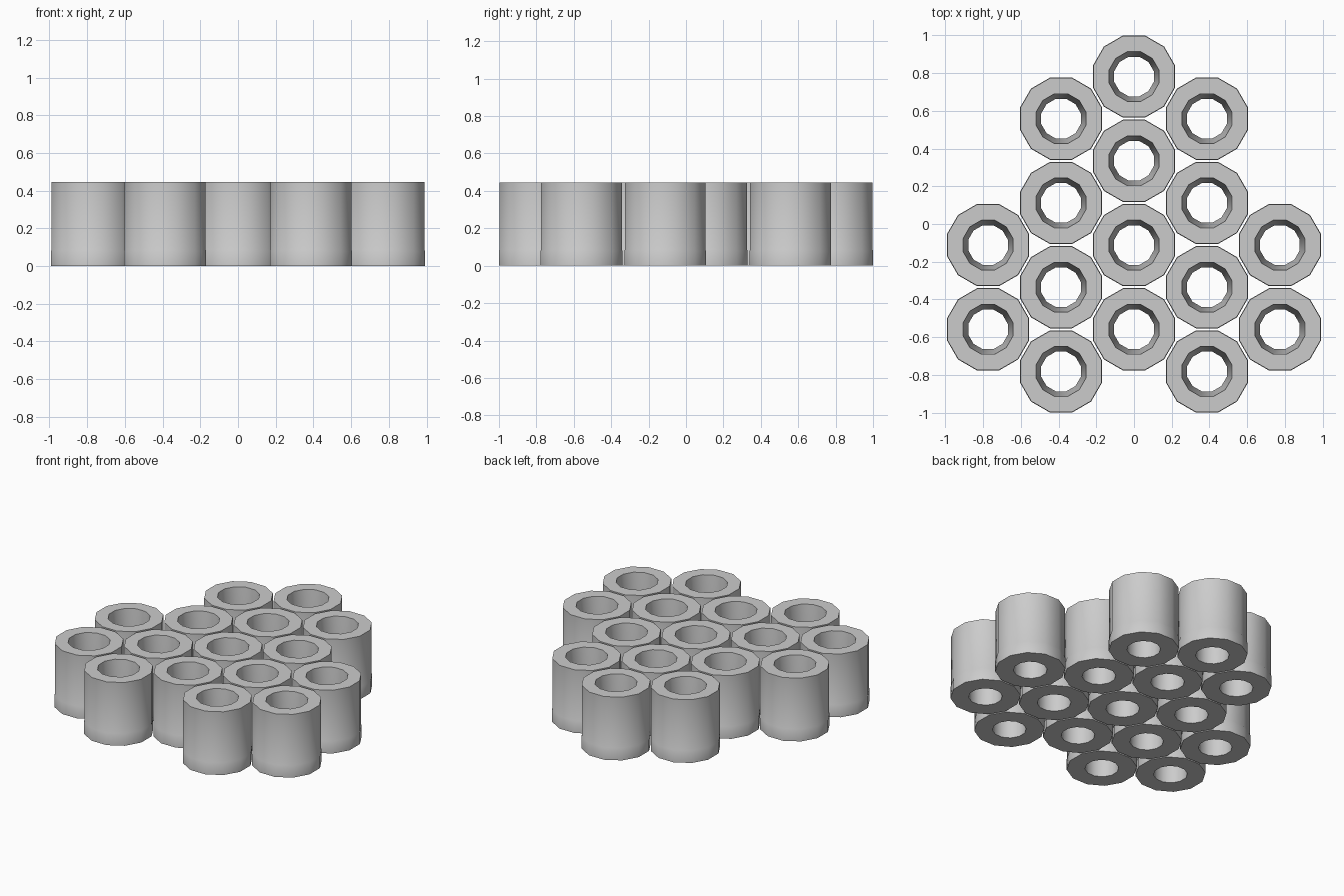
import bpy, bmesh, math

if "Cube" in bpy.data.objects:
    bpy.data.objects.remove(bpy.data.objects["Cube"])

SIDES = 12
PITCH = 0.4469          # spacing between neighbouring tubes
TOP_Y = 0.782           # centre of the rearmost tube
FLAT = math.cos(math.pi / SIDES)

# Closed wall profile of one tube: (distance to flat side, height)
PROFILE = [(0.218, 0.0), (0.218, 0.08), (0.2155, 0.085), (0.2155, 0.446),
           (0.132, 0.446), (0.105, 0.08), (0.105, 0.0)]


def tube_mesh():
    bm = bmesh.new()
    rings = []
    for a, z in PROFILE:
        r = a / FLAT
        rings.append([bm.verts.new((r * math.cos((i + 0.5) * math.tau / SIDES),
                                    r * math.sin((i + 0.5) * math.tau / SIDES), z))
                      for i in range(SIDES)])
    for k, ring in enumerate(rings):
        nxt = rings[(k + 1) % len(rings)]
        for i in range(SIDES):
            j = (i + 1) % SIDES
            bm.faces.new((ring[i], ring[j], nxt[j], nxt[i]))
    bmesh.ops.recalc_face_normals(bm, faces=bm.faces)
    me = bpy.data.meshes.new("tube")
    bm.to_mesh(me)
    bm.free()
    return me


mesh = tube_mesh()

# Hexagonally packed columns: column index -> rows counted from the rear
COLUMNS = {0: [0, 1, 2, 3], 1: [0.5, 1.5, 2.5, 3.5], 2: [2, 3]}
tubes = []
for col, rows in COLUMNS.items():
    for side in ((1,) if col == 0 else (-1, 1)):
        for row in rows:
            ob = bpy.data.objects.new("tube", mesh)
            ob.location = (side * col * PITCH * math.sqrt(3) / 2, TOP_Y - row * PITCH, 0)
            bpy.context.collection.objects.link(ob)
            tubes.append(ob)

# Smooth walls, sharp rims (all tubes share one mesh)
bpy.context.view_layer.objects.active = tubes[0]
tubes[0].select_set(True)
bpy.ops.object.shade_smooth_by_angle(angle=math.radians(35))
